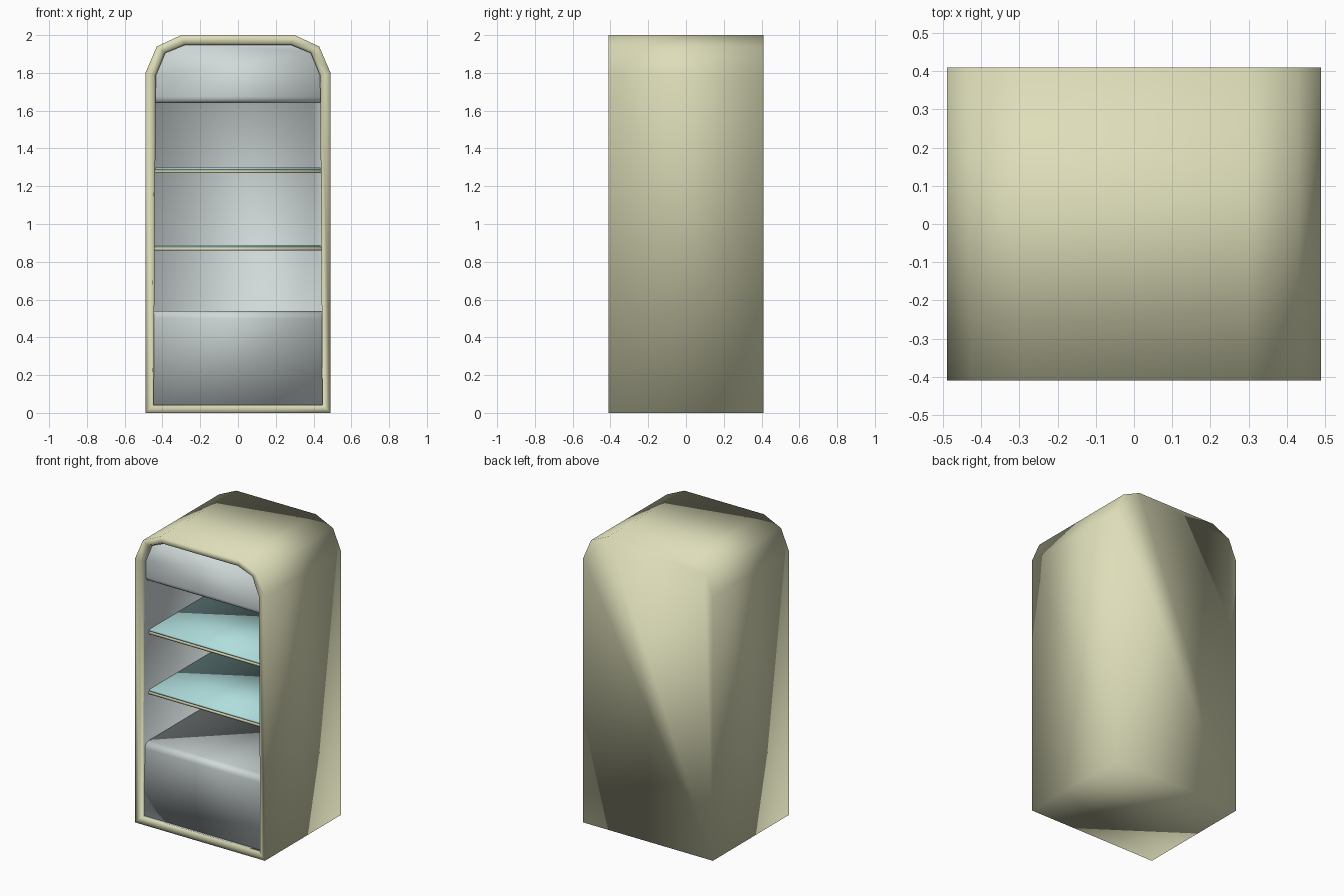
import bpy, bmesh

if "Cube" in bpy.data.objects:
    bpy.data.objects.remove(bpy.data.objects["Cube"])


def material(name, rgb):
    m = bpy.data.materials.new(name)
    m.diffuse_color = (*rgb, 1)
    m.use_nodes = True
    m.node_tree.nodes["Principled BSDF"].inputs["Base Color"].default_value = m.diffuse_color
    return m


CREAM = material("cream", (0.73, 0.73, 0.49))
GREY = material("pale_grey", (0.63, 0.69, 0.69))
GLASS = material("pale_teal", (0.43, 0.73, 0.72))


def finish(name, bm, mat):
    me = bpy.data.meshes.new(name)
    bm.to_mesh(me)
    bm.free()
    me.materials.append(mat)
    for p in me.polygons:
        p.use_smooth = True
    ob = bpy.data.objects.new(name, me)
    bpy.context.collection.objects.link(ob)
    return ob


def outline(right):
    """Mirror the right half into a loop, counter-clockwise from the front."""
    return [(-right[0][0], right[0][1])] + right + [(-x, z) for x, z in right[:0:-1]]


def skin(name, rings, mat, cap_first=False, cap_last=False):
    """Bridge a chain of (outline, y) rings."""
    bm = bmesh.new()
    loops = [[bm.verts.new((x, y, z)) for x, z in prof] for prof, y in rings]
    n = len(loops[0])
    for a, b in zip(loops, loops[1:]):
        for i in range(n):
            j = (i + 1) % n
            bm.faces.new((a[i], a[j], b[j], b[i]))
    if cap_first:
        bm.faces.new(loops[0][::-1])
    if cap_last:
        bm.faces.new(loops[-1])
    return finish(name, bm, mat)


def box(name, x, y0, y1, z0, z1, mat):
    p = outline([(x, z0), (x, z1)])
    return skin(name, [(p, y1), (p, y0)], mat, True, True)


def round_edge(ob, z, y, radius):
    """Round the front edge lying at height z."""
    bm = bmesh.new()
    bm.from_mesh(ob.data)
    edges = [e for e in bm.edges if all(abs(v.co.z - z) < 1e-4 and abs(v.co.y - y) < 1e-4
                                        for v in e.verts)]
    bmesh.ops.bevel(bm, geom=edges, offset=radius, segments=4, profile=0.5, affect='EDGES')
    for f in bm.faces:
        f.smooth = True
    bm.to_mesh(ob.data)
    bm.free()


outer = outline([(0.49, 0), (0.49, 1.8), (0.43, 1.94), (0.30, 2.0)])
lip = outline([(0.455, 0.035), (0.445, 1.79), (0.395, 1.915), (0.285, 1.957)])
inner = outline([(0.447, 0.042), (0.435, 1.785), (0.385, 1.905), (0.28, 1.948)])

# Cabinet shell with closed back and front rim
skin("cabinet_shell", [(outer, 0.41), (outer, -0.41), (lip, -0.41), (inner, -0.385)],
     CREAM, cap_first=True)

# Grey inner walls and back
skin("inner_liner", [(inner, -0.385), (inner, 0.36)], GREY, cap_last=True)

# Lower block with rounded front edge
base = box("lower_block", 0.452, -0.37, 0.37, 0.036, 0.54, GREY)
round_edge(base, 0.54, -0.37, 0.04)

# Upper canopy following the rounded top
canopy_profile = outline([(0.442, 1.64), (0.439, 1.79), (0.39, 1.91), (0.28, 1.953)])
canopy = skin("upper_canopy", [(canopy_profile, 0.37), (canopy_profile, -0.37)], GREY, True, True)
round_edge(canopy, 1.64, -0.37, 0.035)

# Glass shelves on cream trays
for i, z in enumerate((0.89, 1.30)):
    box(f"glass_shelf_{i + 1}", 0.438, -0.33, 0.358, z - 0.013, z, GLASS)
    box(f"shelf_tray_{i + 1}", 0.445, -0.335, 0.362, z - 0.03, z - 0.013, CREAM)
